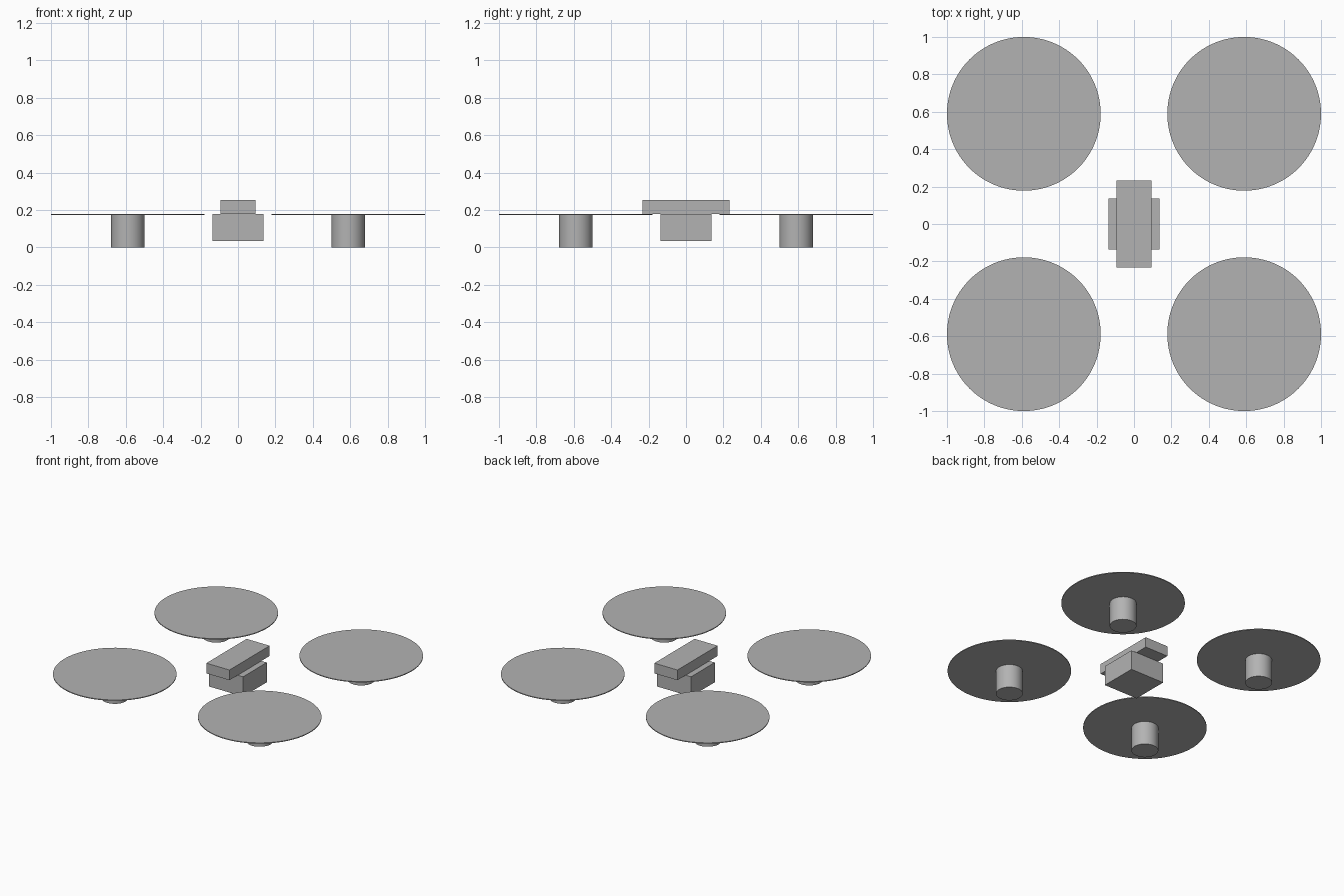
import bpy
import math

cube = bpy.data.objects.get("Cube")
if cube:
    bpy.data.objects.remove(cube, do_unlink=True)

GREY = (0.45, 0.45, 0.45, 1.0)
ARM = 0.589        # rotor offset from the centre on x and y
DISC_Z = 0.173     # underside of the rotor discs
DECK_Z = 0.179     # top of the rotor discs and of the body

grey = bpy.data.materials.new("plain grey")
grey.use_nodes = True
grey.diffuse_color = GREY
grey.node_tree.nodes["Principled BSDF"].inputs["Base Color"].default_value = GREY


def finish(name):
    obj = bpy.context.object
    obj.name = name
    obj.data.materials.append(grey)
    return obj


def box(name, width, depth, bottom, top):
    bpy.ops.mesh.primitive_cube_add(size=1, location=(0, 0, (bottom + top) / 2))
    obj = finish(name)
    obj.scale = (width, depth, top - bottom)
    bpy.ops.object.transform_apply(location=False, rotation=False, scale=True)


def cylinder(name, x, y, radius, bottom, top):
    bpy.ops.mesh.primitive_cylinder_add(
        vertices=96, radius=radius, depth=top - bottom,
        location=(x, y, (bottom + top) / 2))
    finish(name)
    bpy.ops.object.shade_smooth_by_angle(angle=math.radians(30))


# Central body with the battery lying lengthwise on top
box("body", 0.275, 0.275, 0.034, DECK_Z)
box("battery", 0.188, 0.467, DECK_Z, 0.254)

# Four motors, each carrying a thin rotor disc
for end, sy in (("front", -1), ("back", 1)):
    for side, sx in (("left", 1), ("right", -1)):
        x, y = sx * ARM, sy * ARM
        cylinder(f"{end}_{side}_motor", x, y, 0.089, 0, DISC_Z)
        cylinder(f"{end}_{side}_rotor_disc", x, y, 0.411, DISC_Z, DECK_Z)
